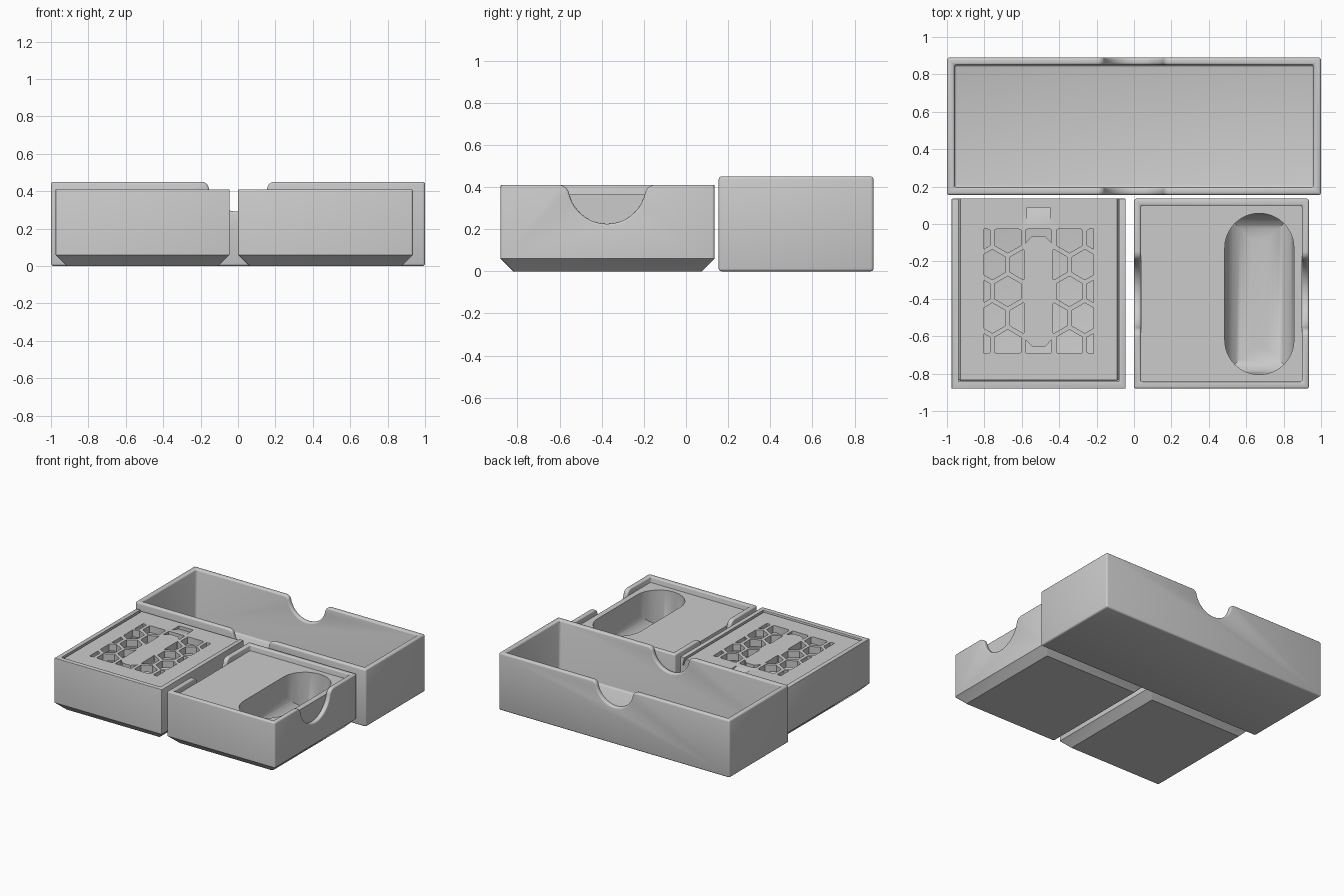
import bpy, bmesh, math
from mathutils import Vector

cube = bpy.data.objects.get("Cube")
if cube:
    bpy.data.objects.remove(cube, do_unlink=True)

grey = bpy.data.materials.new("plain_grey")
grey.use_nodes = True
grey.diffuse_color = (0.6, 0.6, 0.6, 1)
grey.node_tree.nodes["Principled BSDF"].inputs["Base Color"].default_value = (0.6, 0.6, 0.6, 1)


def finish(name, bm):
    bmesh.ops.recalc_face_normals(bm, faces=bm.faces)
    me = bpy.data.meshes.new(name)
    bm.to_mesh(me)
    bm.free()
    me.materials.append(grey)
    ob = bpy.data.objects.new(name, me)
    bpy.context.collection.objects.link(ob)
    return ob


def loft(name, loops):
    """Closed solid through a list of equal-length 3D loops."""
    bm = bmesh.new()
    rings = [[bm.verts.new(p) for p in loop] for loop in loops]
    for a, b in zip(rings, rings[1:]):
        for i in range(len(a)):
            j = (i + 1) % len(a)
            bm.faces.new((a[i], a[j], b[j], b[i]))
    bm.faces.new(rings[0])
    bm.faces.new(rings[-1])
    return finish(name, bm)


def prism(name, pts, axis, lo, hi):
    """Extrude a 2D outline along x, y or z."""
    place = {"x": lambda u, v, t: (t, u, v), "y": lambda u, v, t: (u, t, v),
             "z": lambda u, v, t: (u, v, t)}[axis]
    return loft(name, [[place(u, v, t) for u, v in pts] for t in (lo, hi)])


def rect(x0, x1, y0, y1, inset=0):
    return [(x0 + inset, y0 + inset), (x1 - inset, y0 + inset),
            (x1 - inset, y1 - inset), (x0 + inset, y1 - inset)]


def box(name, x0, x1, y0, y1, z0, z1):
    return prism(name, rect(x0, x1, y0, y1), "z", z0, z1)


def apply(ob, mod):
    bpy.context.view_layer.objects.active = ob
    bpy.ops.object.modifier_apply(modifier=mod.name)


def boolean(ob, cutter, operation="DIFFERENCE"):
    mod = ob.modifiers.new("cut", "BOOLEAN")
    mod.operation, mod.solver, mod.object = operation, "EXACT", cutter
    apply(ob, mod)
    bpy.data.objects.remove(cutter, do_unlink=True)


def soften(ob, width=0):
    if width:
        mod = ob.modifiers.new("round", "BEVEL")
        mod.width, mod.segments, mod.limit_method = width, 3, "ANGLE"
        mod.angle_limit = math.radians(50)
        apply(ob, mod)
    bpy.ops.object.select_all(action="DESELECT")
    ob.select_set(True)
    bpy.context.view_layer.objects.active = ob
    bpy.ops.object.shade_smooth_by_angle(angle=math.radians(32))


def finger_notch(centre, top, r, f, n=10):
    """Half circle of radius r blended into the rim by fillets of radius f."""
    d = math.sqrt((r + f) ** 2 - f ** 2)
    tilt = math.atan2(f, d)
    right = [(d, top + 0.1)]
    for i in range(n + 1):
        a = math.pi / 2 + (math.pi / 2 - tilt) * i / n
        right.append((d + f * math.cos(a), top - f + f * math.sin(a)))
    for i in range(1, n + 1):
        a = -tilt - (math.pi / 2 - tilt) * i / n
        right.append((r * math.cos(a), top + r * math.sin(a)))
    left = [(-u, v) for u, v in right[-2::-1]]
    return [(centre + u, v) for u, v in right + left]


# Long outer tray with finger notches in both long walls
tray = box("outer_tray", -1, 1, 0.155, 0.89, 0, 0.45)
boolean(tray, box("cut", -0.96, 0.96, 0.195, 0.85, 0.04, 0.6))
boolean(tray, prism("cut", finger_notch(0, 0.45, 0.16, 0.04), "y", 0, 1))
soften(tray, 0.013)

Y0, Y1, H, CH = -0.88, 0.135, 0.41, 0.06


def small_box(name, x0, x1):
    """Box with a 45 degree chamfer around its base."""
    levels = [(CH, 0), (0, CH), (0, H)]
    return loft(name, [[(x, y, z) for x, y in rect(x0, x1, Y0, Y1, s)] for s, z in levels])


# Open box on the left side, with side notches
open_box = small_box("open_box", 0, 0.935)
boolean(open_box, box("cut", 0.037, 0.898, -0.843, 0.098, 0.05, 0.6))
boolean(open_box, prism("cut", finger_notch(-0.375, H, 0.185, 0.05), "x", -0.1, 1.1))
soften(open_box, 0.01)

# Insert with two round-ended troughs
insert = box("trough_insert", 0.037, 0.898, -0.843, 0.098, 0.05, 0.365)
R, FL, FZ = 0.185, 0.145, 0.07
for cx in (0.265, 0.67):
    y0, y1 = -0.805, 0.057
    loops = []
    for i in range(11):
        a = math.pi / 2 * i / 10
        s, z = FL * (1 - math.sin(a)), FZ + FL * (1 - math.cos(a))
        loops.append([(x, y, z) for x, y in rect(cx - R, cx + R, y0, y1, s)])
    loops.append([(x, y, 0.5) for x, y in rect(cx - R, cx + R, y0, y1)])
    trough = loft("cut", loops)
    ends = [(y1 - R, 0), (y0 + R, math.pi)]
    stadium = [(cx + R * math.cos(s + math.pi * i / 24), y + R * math.sin(s + math.pi * i / 24))
               for y, s in ends for i in range(25)]
    boolean(trough, prism("clip", stadium, "z", 0, 0.49), "INTERSECT")
    boolean(insert, trough)
soften(insert)

# Lidded box: hollow, with a dovetail channel open at the back
MX = -0.51
lid_box = small_box("lidded_box", -0.975, -0.045)
boolean(lid_box, box("cut", -0.93, -0.09, -0.835, 0.09, 0.06, 0.38))


def dovetail(name, gap, top, y0, y1):
    a, b = 0.418 + gap, 0.438 + gap
    pts = [(MX - b, 0.345), (MX + b, 0.345), (MX + a, top), (MX - a, top)]
    return prism(name, pts, "y", y0, y1)


boolean(lid_box, dovetail("cut", 0.007, 0.42, -0.842, 0.3))
soften(lid_box, 0.008)

# Sliding lid
lid = dovetail("sliding_lid", 0, 0.40, -0.832, Y1)

# Honeycomb openings, trimmed to a panel around a solid centre
CY, PITCH, HEX = -0.36, 0.165, 0.081
bm = bmesh.new()
for row in range(-2, 3):
    for col in range(-3, 4):
        x = MX + (col + 0.5 * (row % 2)) * PITCH
        y = CY + row * PITCH * math.sqrt(3) / 2
        ring = [(x + HEX * math.sin(k * math.pi / 3), y + HEX * math.cos(k * math.pi / 3))
                for k in range(6)]
        lo, hi = ([bm.verts.new((u, v, z)) for u, v in ring] for z in (0.3, 0.5))
        bm.faces.new(lo)
        bm.faces.new(hi)
        for k in range(6):
            j = (k + 1) % 6
            bm.faces.new((lo[k], lo[j], hi[j], hi[k]))
holes = finish("cut", bm)
boolean(holes, box("clip", MX - 0.293, MX + 0.293, CY - 0.333, CY + 0.333, 0.2, 0.6), "INTERSECT")
quarter = [(0.078, 0.25), (0.035, 0.295)]
solid = quarter + [(-u, v) for u, v in quarter[::-1]]
solid += [(-u, -v) for u, v in solid]
boolean(holes, prism("clip", [(MX + u, CY + v) for u, v in solid], "z", 0.1, 0.7))
boolean(lid, holes)

# Thumb ramp on the lid
boolean(lid, prism("cut", [(0.0, 0.401), (0.088, 0.375), (0.088, 0.45), (0.0, 0.45)],
                   "x", MX - 0.062, MX + 0.062))
soften(lid)
